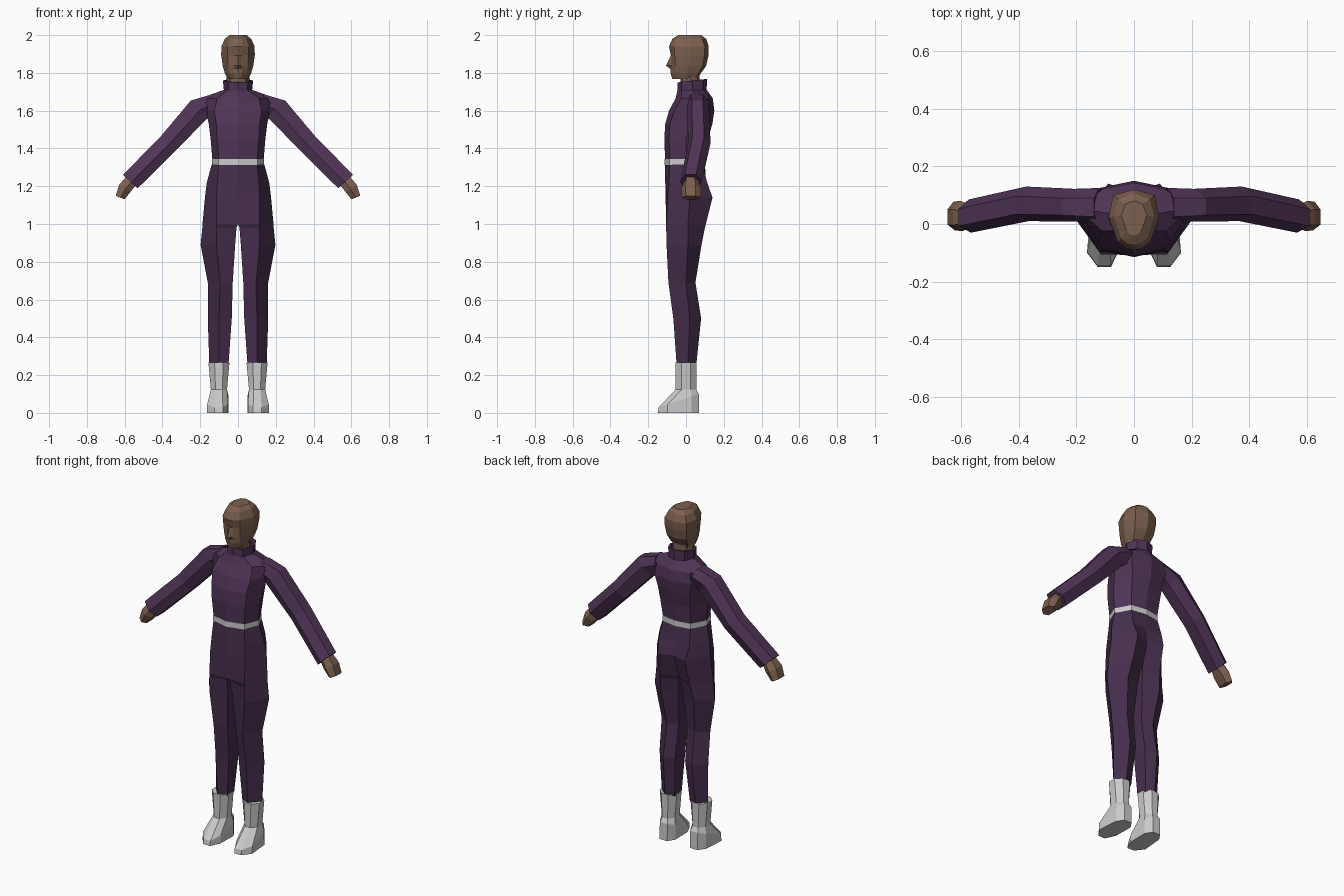
import bpy, bmesh, math


def material(name, rgb):
    m = bpy.data.materials.new(name)
    m.diffuse_color = (*rgb, 1)
    return m


SKIN = material("skin", (0.20, 0.115, 0.078))
JACKET = material("jacket_cloth", (0.08, 0.034, 0.093))
PANTS = material("trouser_cloth", (0.062, 0.028, 0.074))


def loft(name, rings, mat=None, closed=True):
    """Skin 3D rings, build the mirrored copy on -x and weld along the centre."""
    bm = bmesh.new()
    n = len(rings[0])
    for s in (1, -1):
        grid = [[bm.verts.new((s * x, y, z)) for x, y, z in r] for r in rings]
        for a, b in zip(grid, grid[1:]):
            for i in range(n if closed else n - 1):
                j = (i + 1) % n
                bm.faces.new((a[i], a[j], b[j], b[i]))
        bm.faces.new(grid[0])
        bm.faces.new(grid[-1])
    # drop hidden walls lying on the centre plane
    inner = [f for f in bm.faces if all(abs(v.co.x) < 1e-4 for v in f.verts)]
    bmesh.ops.delete(bm, geom=inner, context='FACES')
    bmesh.ops.remove_doubles(bm, verts=bm.verts[:], dist=0.0004)
    bmesh.ops.recalc_face_normals(bm, faces=bm.faces[:])
    me = bpy.data.meshes.new(name)
    bm.to_mesh(me)
    bm.free()
    ob = bpy.data.objects.new(name, me)
    bpy.context.collection.objects.link(ob)
    if mat:
        me.materials.append(mat)
    return ob


def half(z, y_front, *rest, tilt=0.0):
    """Half section: front centre y, side (x, y) pairs, back centre y."""
    pts = [(0, y_front)] + list(zip(rest[0:-1:2], rest[1:-1:2])) + [(0, rest[-1])]
    return [(x, y, z + tilt * y) for x, y in pts]


# jacket body
waist = (-.11, .10, -.085, .135, 0, .09, .085, .10)
loft("jacket_body", [
    half(1.33, *waist),
    half(1.45, -.115, .11, -.09, .145, .0, .10, .10, .115),
    half(1.53, -.11, .115, -.085, .155, .02, .105, .115, .14),
    half(1.60, -.09, .125, -.062, .17, .04, .12, .125, .15),
    half(1.665, -.055, .11, -.025, .20, .055, .11, .12, .142),
    half(1.71, -.045, .05, -.022, .075, .035, .05, .09, .11),
], JACKET, closed=False)

# collar with an open, recessed top
loft("collar", [
    half(1.70, -.045, .05, -.025, .074, .035, .05, .09, .108),
    half(1.755, -.045, .052, -.025, .08, .035, .055, .09, .112, tilt=.12),
    half(1.755, -.036, .042, -.018, .068, .035, .045, .08, .10, tilt=.12),
    half(1.72, -.036, .042, -.018, .066, .035, .045, .08, .10),
], JACKET, closed=False)

# belt
belt = [v * 1.025 for v in waist]
loft("belt", [half(1.313, *belt), half(1.345, *belt)], closed=False)

# neck
loft("neck", [
    half(z, -.03, .04, -.018, .062, .025, .042, .062, .072) for z in (1.70, 1.82)
], SKIN, closed=False)

# head, from chin to crown
loft("head", [
    half(1.768, -.072, .018, -.068, .035, -.05, .055, .0, .045, .05, .06),
    half(1.80, -.082, .022, -.075, .047, -.052, .070, .01, .058, .068, .08),
    half(1.822, -.083, .020, -.076, .050, -.054, .077, .012, .063, .08, .096),
    half(1.838, -.106, .018, -.078, .052, -.056, .081, .015, .066, .088, .107),
    half(1.893, -.080, .020, -.073, .055, -.060, .089, .02, .072, .097, .119),
    half(1.94, -.090, .025, -.086, .057, -.063, .088, .025, .072, .10, .12),
    half(1.98, -.072, .022, -.068, .045, -.05, .07, .025, .055, .085, .107),
    half(2.0, -.04, .012, -.036, .025, -.025, .045, .03, .03, .07, .08),
], SKIN, closed=False)


# trousers: inner x, then front-inner y, front, outer, back points, back-inner y
def leg(z, xi, yfi, xf, yf, xo, ym, xb, yb, ybi):
    return [(xi, yfi, z), (xf, yf, z), (xo, ym, z), (xb, yb, z), (xi, ybi, z)]


loft("trousers", [
    leg(1.33, 0, -.11, .10, -.085, .135, 0, .09, .085, .10),
    leg(1.22, 0, -.11, .11, -.09, .165, .01, .10, .112, .105),
    leg(1.14, 0, -.108, .115, -.097, .175, .02, .09, .14, .11),
    leg(1.0, 0, -.10, .115, -.105, .188, .01, .095, .105, .07),
    leg(.98, .008, -.085, .115, -.105, .189, .01, .098, .10, .06),
    leg(.89, .015, -.075, .115, -.103, .198, .01, .11, .082, .05),
    leg(.69, .028, -.06, .095, -.093, .160, 0, .09, .05, .03),
    leg(.50, .033, -.04, .10, -.067, .160, .02, .095, .08, .055),
    leg(.26, .05, -.03, .10, -.05, .152, .01, .10, .055, .035),
], PANTS)


# arm sections: six-sided, tilted by the direction of their upper edge
def arm(cx, cz, h, yf, yb, ux=.73, uz=.68):
    w = yb - yf
    prof = [(1, yf + .2 * w), (1, yf + .72 * w), (.1, yb),
            (-1, yb - .2 * w), (-1, yf + .2 * w), (-.1, yf)]
    return [(cx + ux * h * k, y, cz + uz * h * k) for k, y in prof]


loft("sleeves", [
    arm(.12, 1.645, .045, .0, .125, .4, .92),
    arm(.203, 1.61, .064, .008, .122),
    arm(.37, 1.425, .055, .01, .13),
    arm(.57, 1.225, .053, -.03, .085),
], JACKET)

loft("hands", [
    arm(.565, 1.23, .034, -.01, .065),
    arm(.598, 1.19, .036, -.025, .08, .85, .5),
    arm(.624, 1.14, .025, -.022, .078, .93, .37),
], SKIN)

# boots: sole outline raised into a wedge, then ankle and shaft
sole = [(.05, .03), (.052, -.09), (.08, -.15), (.125, -.15),
        (.163, -.10), (.152, .03), (.125, .07), (.075, .07)]


def shaft(z, rx, ry):
    angles = [math.radians(157.5 + 45 * i) for i in range(8)]
    return [(.101 + 1.08 * rx * math.cos(a), 1.08 * ry * math.sin(a), z) for a in angles]


loft("boots", [
    [(x, y, 0) for x, y in sole],
    [(x, y * .97, .028 + (y + .15) * .33) for x, y in sole],
    shaft(.125, .043, .055),
    shaft(.268, .056, .056),
])
